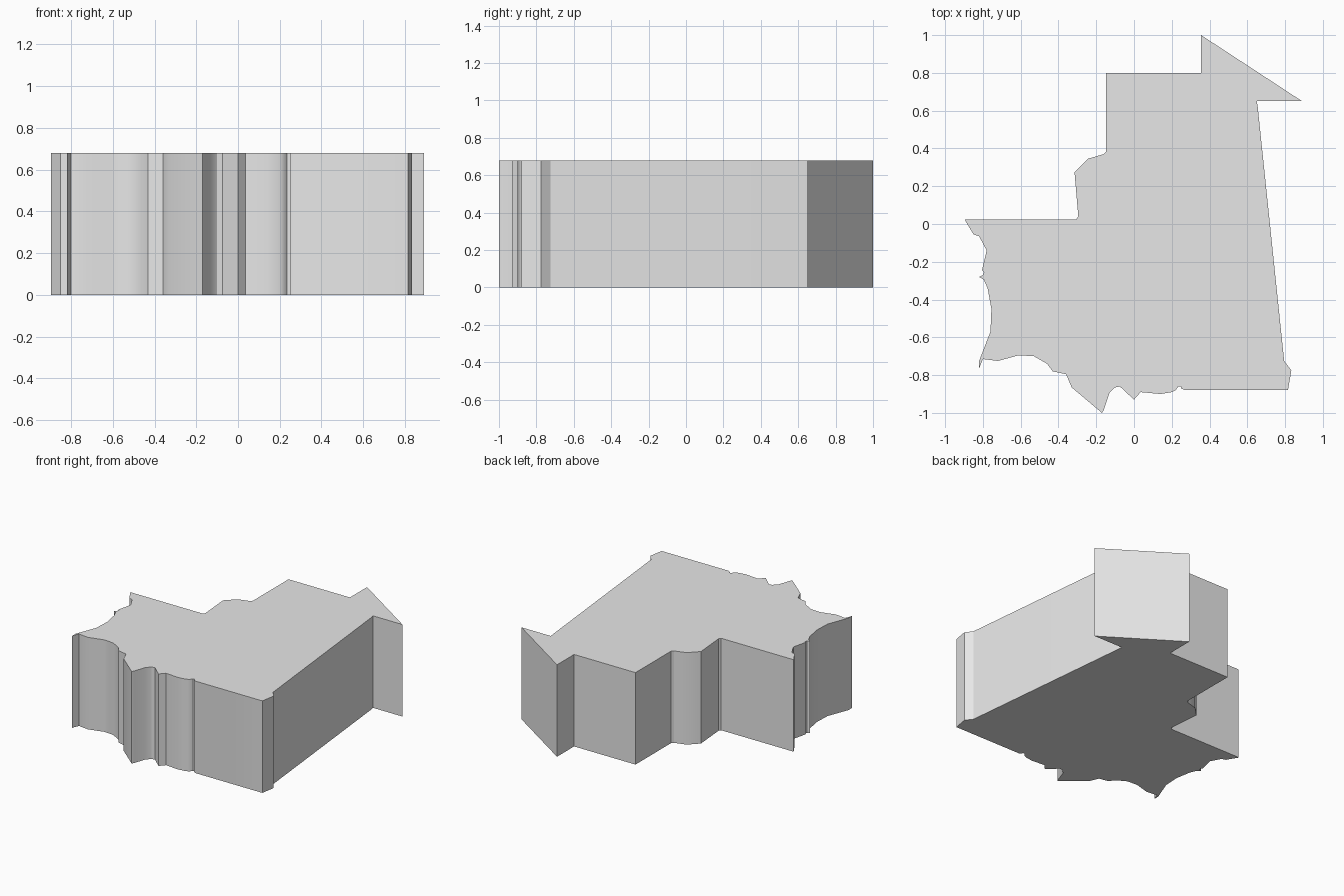
import bpy
import bmesh
from math import radians

default_cube = bpy.data.objects.get("Cube")
if default_cube:
    bpy.data.objects.remove(default_cube, do_unlink=True)

HEIGHT = 0.68

# Outline of the slab, in hundredths of a unit, running clockwise from the north tip
east_border = [(35.5, 100), (89, 65), (65, 65), (65.5, 62), (79.5, -72.5),
               (83.3, -77.5), (81.5, -88)]
south_coast = [(27, -88), (25, -87), (25, -86), (23.5, -86), (22, -88), (20, -89),
               (14, -90), (3.5, -89), (0, -93), (-7.5, -86), (-10, -86.5),
               (-13, -89.5), (-16, -98.5), (-17, -100), (-33, -86.5), (-36, -79.5),
               (-43, -78), (-46, -74), (-53, -70), (-61, -69.5), (-72, -72.5),
               (-80, -71.5), (-82, -76.5)]
west_coast = [(-82, -72.5), (-76, -57), (-75.5, -45), (-77.5, -34), (-79.5, -29.5),
              (-82, -28), (-80, -27), (-79.5, -25.5), (-80.5, -24.5), (-78, -14),
              (-82, -6.5), (-85, -5.5), (-89.5, 2)]
north_border = [(-89.5, 2.5), (-30.5, 2.5), (-29.5, 4), (-31.5, 27.5), (-24.5, 34.5),
                (-16, 37), (-14.7, 38.5), (-14.7, 80), (35.5, 80)]
outline = east_border + south_coast + west_coast + north_border


def make_material(name, colour):
    """Create a plain material with one flat colour."""
    material = bpy.data.materials.new(name)
    material.use_nodes = True
    material.diffuse_color = colour
    shader = material.node_tree.nodes["Principled BSDF"]
    shader.inputs["Base Color"].default_value = colour
    return material


def extrude_outline(name, points, height, material):
    """Raise a flat closed outline into a solid slab."""
    bm = bmesh.new()
    base = bm.faces.new([bm.verts.new((x / 100, y / 100, 0)) for x, y in points])
    raised = bmesh.ops.extrude_face_region(bm, geom=[base], use_keep_orig=True)
    top_verts = [e for e in raised["geom"] if isinstance(e, bmesh.types.BMVert)]
    bmesh.ops.translate(bm, verts=top_verts, vec=(0, 0, height))
    bmesh.ops.recalc_face_normals(bm, faces=bm.faces)
    mesh = bpy.data.meshes.new(name)
    bm.to_mesh(mesh)
    bm.free()
    mesh.materials.append(material)
    slab = bpy.data.objects.new(name, mesh)
    bpy.context.collection.objects.link(slab)
    return slab


# Solid map slab, smooth along the gentle coast curves and sharp at the corners
grey = make_material("light grey", (0.8, 0.8, 0.8, 1))
slab = extrude_outline("map_slab", outline, HEIGHT, grey)
bpy.ops.object.select_all(action="DESELECT")
slab.select_set(True)
bpy.context.view_layer.objects.active = slab
bpy.ops.object.shade_smooth_by_angle(angle=radians(30))
